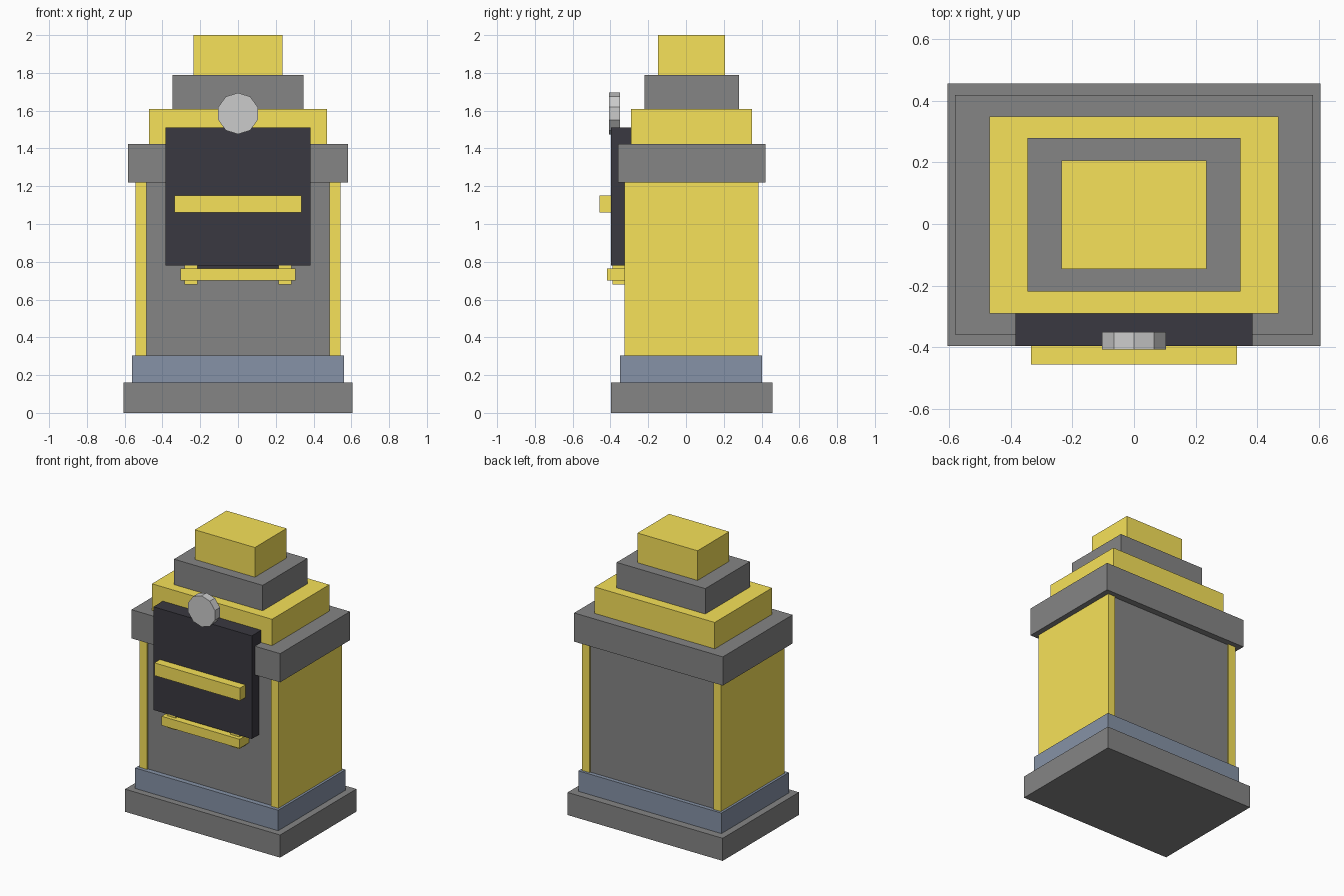
import bpy
import math

if "Cube" in bpy.data.objects:
    bpy.data.objects.remove(bpy.data.objects["Cube"])


def material(name, rgb):
    m = bpy.data.materials.new(name)
    m.diffuse_color = (*rgb, 1)
    m.use_nodes = True
    m.node_tree.nodes["Principled BSDF"].inputs["Base Color"].default_value = m.diffuse_color
    return m


YELLOW = material("yellow", (0.93, 0.76, 0.10))
GREY = material("mid_grey", (0.235, 0.235, 0.235))
BLUE = material("slate_blue", (0.24, 0.29, 0.385))
DARK = material("charcoal", (0.042, 0.04, 0.052))


def box(name, x, y, z, mat):
    """Box from (min, max) ranges on each axis."""
    bpy.ops.mesh.primitive_cube_add(size=1)
    o = bpy.context.object
    o.name = name
    for v in o.data.vertices:
        v.co = [r[0] if c < 0 else r[1] for c, r in zip(v.co, (x, y, z))]
    o.data.materials.append(mat)
    return o


def centred(name, half, y, z, mat):
    return box(name, (-half, half), y, z, mat)


# Stepped base
centred("base_plinth", 0.607, (-0.396, 0.457), (0, 0.16), GREY)
centred("base_step", 0.56, (-0.35, 0.403), (0.16, 0.305), BLUE)

# Body core between two slightly proud side panels
centred("body_core", 0.485, (-0.315, 0.375), (0.305, 1.22), GREY)
for side, x in (("left", (-0.543, -0.485)), ("right", (0.485, 0.543))):
    box(side + "_side_panel", x, (-0.325, 0.385), (0.305, 1.22), YELLOW)

# Cap and stepped top
centred("cap", 0.582, (-0.36, 0.42), (1.22, 1.423), GREY)
centred("lower_tier", 0.47, (-0.291, 0.35), (1.423, 1.61), YELLOW)
centred("middle_tier", 0.347, (-0.22, 0.28), (1.61, 1.79), GREY)
centred("top_tier", 0.235, (-0.147, 0.207), (1.79, 2.0), YELLOW)

# Front panel with trim bar
centred("front_panel", 0.385, (-0.396, -0.29), (0.78, 1.51), DARK)
centred("trim_bar", 0.335, (-0.457, -0.396), (1.06, 1.15), YELLOW)

# Lower handle: bar, two brackets and the dark backing behind
centred("handle_bar", 0.305, (-0.418, -0.315), (0.70, 0.765), YELLOW)
centred("handle_backing", 0.215, (-0.34, -0.315), (0.765, 0.78), DARK)
for side, x in (("left", (-0.283, -0.215)), ("right", (0.215, 0.283))):
    box(side + "_handle_bracket", x, (-0.39, -0.315), (0.68, 0.78), YELLOW)

# Ten-sided knob above the panel, one corner pointing up
bpy.ops.mesh.primitive_cylinder_add(vertices=10, radius=0.11, depth=0.057,
                                    location=(0, -0.379, 1.585),
                                    rotation=(math.pi / 2, 0, 0))
bpy.context.object.name = "knob"
